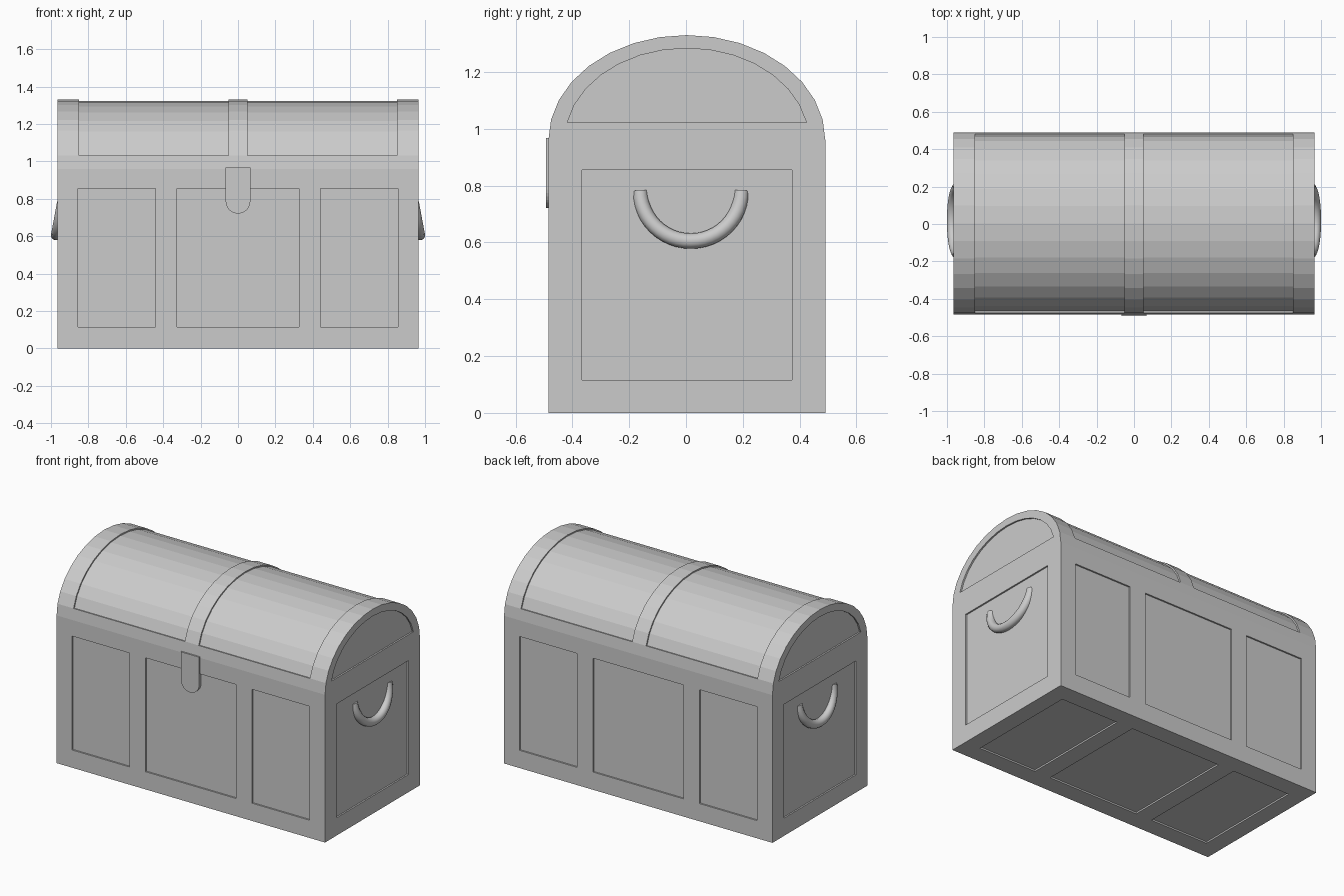
import bpy, bmesh
from math import sin, cos, pi, radians
from mathutils import Vector

if "Cube" in bpy.data.objects:
    bpy.data.objects.remove(bpy.data.objects["Cube"])

HX, HY, CY = 0.965, 0.4875, 0.003   # half length, half depth, y offset of the box
SEAM, RISE = 0.96, 0.37             # lid seam height and arch rise
D = 0.01                            # panel recess depth


def add_prism(bm, profile, a, b, axis='x'):
    """Extrude a profile along x (yz profile) or y (xz profile)."""
    place = (lambda p, t: (t, p[0], p[1])) if axis == 'x' else (lambda p, t: (p[0], t, p[1]))
    lo = [bm.verts.new(place(p, a)) for p in profile]
    hi = [bm.verts.new(place(p, b)) for p in profile]
    n = len(profile)
    bm.faces.new(lo)
    bm.faces.new(hi[::-1])
    for i in range(n):
        bm.faces.new((lo[i], hi[i], hi[(i + 1) % n], lo[(i + 1) % n]))


def make(name, prisms):
    bm = bmesh.new()
    for p in prisms:
        add_prism(bm, *p)
    bmesh.ops.recalc_face_normals(bm, faces=bm.faces)
    me = bpy.data.meshes.new(name)
    bm.to_mesh(me)
    bm.free()
    ob = bpy.data.objects.new(name, me)
    bpy.context.collection.objects.link(ob)
    return ob


def carve(ob, prisms):
    """Subtract recess shapes and bake the result."""
    cutter = make(ob.name + "_cutter", prisms)
    cutter.hide_render = True
    mod = ob.modifiers.new("recess", 'BOOLEAN')
    mod.operation, mod.solver, mod.object = 'DIFFERENCE', 'EXACT', cutter
    dg = bpy.context.evaluated_depsgraph_get()
    me = bpy.data.meshes.new_from_object(ob.evaluated_get(dg))
    ob.modifiers.clear()
    ob.data = me
    bpy.data.objects.remove(cutter)


def rect(u0, u1, v0, v1):
    return [(u0, v0), (u1, v0), (u1, v1), (u0, v1)]


def arch(ky, kz, i0=0, i1=16):
    """Points on the 16-sided half ellipse of the lid, scaled by ky, kz."""
    return [(CY + HY * ky * cos(pi * i / 16), SEAM + RISE * kz * sin(pi * i / 16))
            for i in range(i0, i1 + 1)]


# Box with recessed panels on front, back, bottom and both ends
body = make("chest_body", [(rect(CY - HY, CY + HY, 0, SEAM), -HX, HX)])
cuts = []
for x0, x1 in ((-0.855, -0.44), (-0.325, 0.325), (0.44, 0.855)):
    cuts.append((rect(CY - HY - 0.1, CY - HY + D, 0.115, 0.855), x0, x1))
    cuts.append((rect(CY + HY - D, CY + HY + 0.1, 0.115, 0.855), x0, x1))
    cuts.append((rect(CY - 0.37, CY + 0.37, -0.1, D), x0, x1))
for s in (-1, 1):
    cuts.append((rect(CY - 0.37, CY + 0.37, 0.115, 0.855), s * (HX - D), s * (HX + 0.1)))
carve(body, cuts)

# Arched lid, recessed between the bands and on both ends
lid = make("chest_lid", [(arch(1, 1), -HX, HX)])
shell = arch(1.1, 1.1, 1, 15) + arch(0.98, 0.977, 1, 15)[::-1]
cuts = [(shell, -0.85, -0.05), (shell, 0.05, 0.85)]
for s in (-1, 1):
    cuts.append((arch(0.88, 0.875, 1, 15), s * (HX - D), s * (HX + 0.1)))
carve(lid, cuts)

# Latch plate with rounded lower end
latch = [(0.066, 0.967)] + [(0.066 * cos(pi * i / 16), 0.787 - 0.066 * sin(pi * i / 16))
                            for i in range(17)] + [(-0.066, 0.967)]
make("latch", [(latch, -0.493, CY - HY + 0.02, 'y')])

# Tilted half-ring carrying handles
R, TILT = 0.178, radians(10.5)
for s, name in ((-1, "left_handle"), (1, "right_handle")):
    cu = bpy.data.curves.new(name, 'CURVE')
    cu.dimensions = '3D'
    cu.bevel_depth, cu.bevel_resolution, cu.use_fill_caps = 0.027, 4, True
    sp = cu.splines.new('POLY')
    sp.points.add(24)
    for i, p in enumerate(sp.points):
        a = pi * i / 24
        drop = R * sin(a)
        p.co = (s * (0.941 + drop * sin(TILT)), 0.017 + R * cos(a), 0.78 - drop * cos(TILT), 1)
    sp.use_smooth = True
    ob = bpy.data.objects.new(name, cu)
    bpy.context.collection.objects.link(ob)
